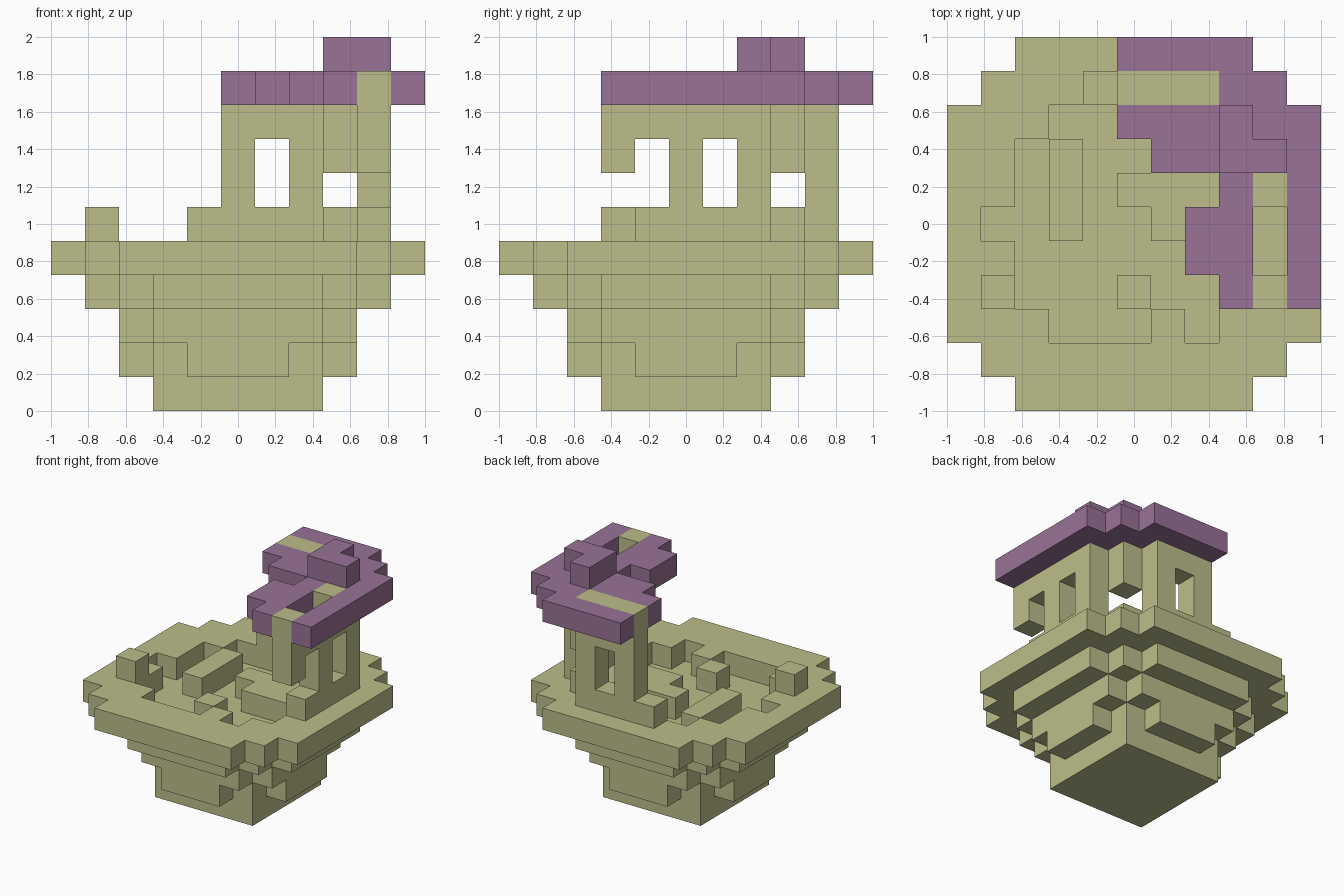
import bpy, bmesh
from mathutils import Vector

cube = bpy.data.objects.get("Cube")
if cube:
    bpy.data.objects.remove(cube)

N = 11
S = 2 / N  # block size


def material(name, rgb):
    m = bpy.data.materials.new(name)
    m.use_nodes = True
    m.diffuse_color = (*rgb, 1)
    m.node_tree.nodes["Principled BSDF"].inputs["Base Color"].default_value = (*rgb, 1)
    return m


STONE = material("pale olive", (0.503, 0.515, 0.254))
ROOF = material("dusty purple", (0.314, 0.171, 0.305))


def box(xs, ys, zs):
    """Set of grid cells in inclusive ranges."""
    span = lambda r: range(r[0], r[1] + 1) if isinstance(r, tuple) else (r,)
    return {(x, y, z) for x in span(xs) for y in span(ys) for z in span(zs)}


def disc(z, halves):
    """Stepped round layer: half widths for rows at growing distance from the centre."""
    c = N // 2
    return {(x, y, z) for x in range(N) for y in range(N)
            if abs(y - c) < len(halves) and abs(x - c) <= halves[abs(y - c)]}


def build(name, cells, mat, neighbours=frozenset()):
    """Mesh of the outer shell of a set of blocks."""
    bm = bmesh.new()
    solid = cells | neighbours
    for cell in cells:
        for axis in range(3):
            for sign in (-1, 1):
                near = list(cell)
                near[axis] += sign
                if tuple(near) in solid:
                    continue
                n, a, b = Vector(), Vector(), Vector()
                n[axis], a[(axis + 1) % 3], b[(axis + 2) % 3] = sign, sign, 1
                mid = Vector(cell) + Vector((.5, .5, .5)) + n / 2
                pts = [mid + (a * p + b * q) / 2
                       for p, q in ((-1, -1), (1, -1), (1, 1), (-1, 1))]
                bm.faces.new([bm.verts.new((p.x * S - 1, p.y * S - 1, p.z * S))
                              for p in pts])
    bmesh.ops.remove_doubles(bm, verts=bm.verts, dist=0.001)
    bmesh.ops.dissolve_limit(bm, angle_limit=0.01, verts=bm.verts, edges=bm.edges)
    mesh = bpy.data.meshes.new(name)
    bm.to_mesh(mesh)
    bm.free()
    mesh.materials.append(mat)
    ob = bpy.data.objects.new(name, mesh)
    bpy.context.collection.objects.link(ob)


# Stepped base, widening upwards
base = (disc(0, [2, 2, 2]) | disc(1, [3, 3, 2, 1]) | disc(2, [3, 3, 3, 2])
        | disc(3, [4, 4, 4, 3, 2]))

# Rim with a sunken round basin
basin = disc(4, [3, 3, 3, 2])
basin |= box(1, 5, 4)                       # notch in the left bank
basin -= box(6, 2, 4) | box(6, 8, 4)        # bank bumps
basin -= box((5, 8), 6, 4) | box((6, 8), 5, 4)  # floor reaching in from the walls
basin -= box(8, (5, 8), 4)
basin -= box(3, (5, 7), 4) | box(5, 3, 4)   # bar and block in the basin
rim = disc(4, [5, 5, 5, 5, 4, 3]) - basin

# Loose block and low step on the rim
rim_block = box(1, 3, 5)
wall_step = box(4, 9, 5)

# Two walls with windows
back_wall = box((5, 7), 9, (5, 9)) - box(6, 9, (6, 7))
side_wall = box(9, (4, 7), (5, 8)) - box(9, 4, (6, 7)) - box(9, 6, (6, 7))
side_wall |= box(9, 6, 9)
front_drop = box(9, 3, (7, 9))
corner = box(8, 8, 5) | box(8, 8, (7, 8))

stone = (base | rim | rim_block | wall_step | back_wall | side_wall
         | front_drop | corner)

# Flat roof with a raised cap
roof = (box((5, 8), 10, 9) | box((8, 9), 9, 9) | box((5, 10), 8, 9)
        | box((6, 10), 7, 9) | box(8, (3, 6), 9) | box(7, (4, 5), 9)
        | box(10, (3, 6), 9))
cap = box(8, (7, 8), 10) | box(9, 7, 10)
everything = stone | roof | cap

for part, cells, mat in (
        ("base", base, STONE), ("rim", rim, STONE), ("rim_block", rim_block, STONE),
        ("wall_step", wall_step, STONE), ("back_wall", back_wall, STONE),
        ("side_wall", side_wall, STONE), ("front_drop", front_drop, STONE),
        ("corner_post", corner, STONE), ("roof", roof, ROOF), ("roof_cap", cap, ROOF)):
    build(part, cells, mat, everything)
